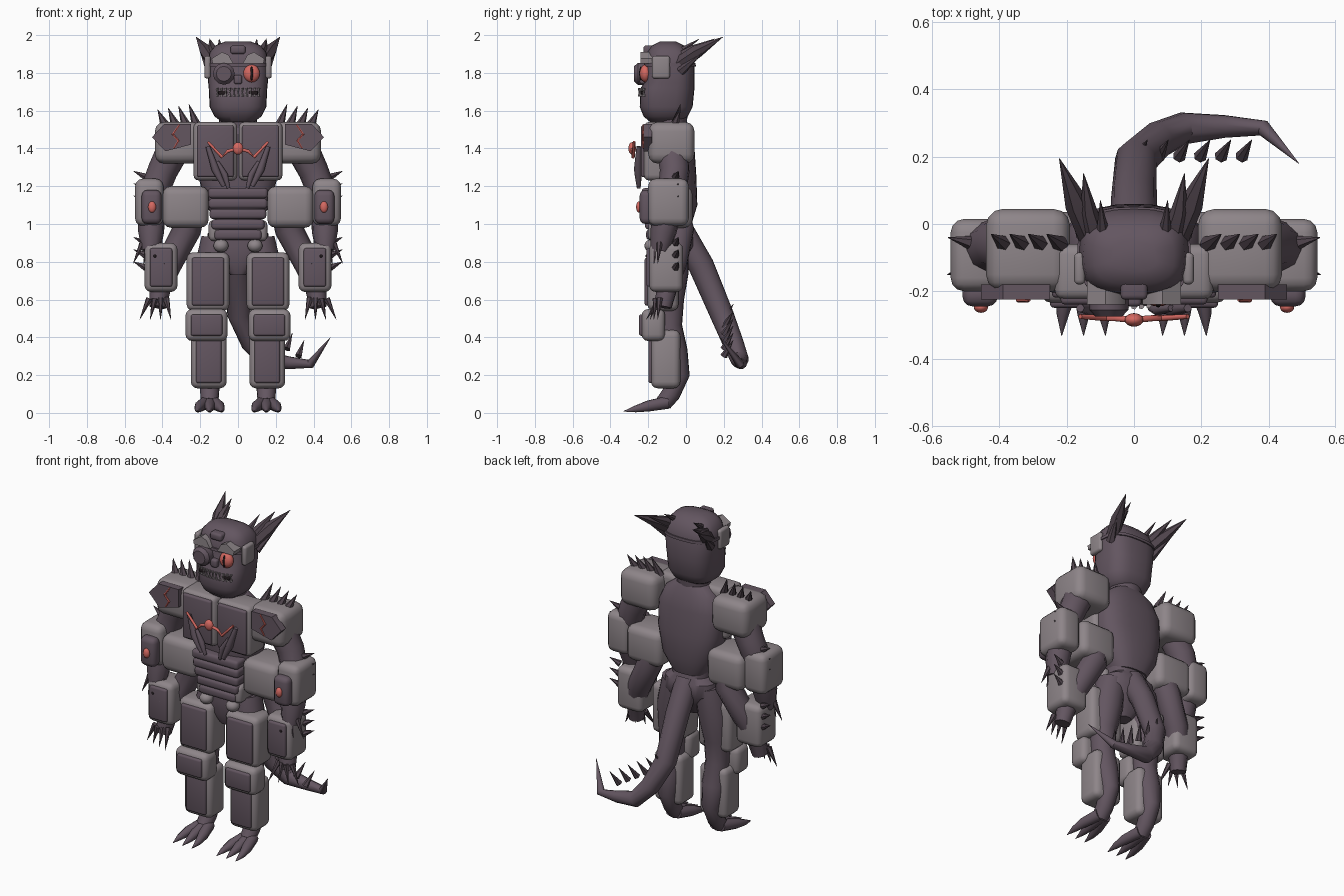
import bpy, bmesh, math
from mathutils import Vector, Matrix

cube = bpy.data.objects.get("Cube")
if cube:
    bpy.data.objects.remove(cube, do_unlink=True)


def material(name, colour):
    mat = bpy.data.materials.new(name)
    mat.use_nodes = True
    mat.diffuse_color = (*colour, 1)
    mat.node_tree.nodes["Principled BSDF"].inputs["Base Color"].default_value = (*colour, 1)
    return mat


HIDE = material("dark plum hide", (0.125, 0.092, 0.118))
ARMOUR = material("warm grey armour", (0.27, 0.235, 0.25))
SPIKE = material("deep plum spike", (0.085, 0.062, 0.078))
RED = material("coral red", (0.66, 0.14, 0.12))
BLACK = material("black", (0.015, 0.01, 0.012))


def finish(name, bm, mat, mirror=False):
    """Shade smooth below a limit angle, link the object, mirror it if paired."""
    bmesh.ops.recalc_face_normals(bm, faces=bm.faces)
    for face in bm.faces:
        face.smooth = True
    for edge in bm.edges:
        edge.smooth = edge.calc_face_angle(0) < math.radians(38)
    mesh = bpy.data.meshes.new(name)
    bm.to_mesh(mesh)
    bm.free()
    mesh.materials.append(mat)
    obj = bpy.data.objects.new(name, mesh)
    bpy.context.scene.collection.objects.link(obj)
    if mirror:
        mod = obj.modifiers.new("Mirror", 'MIRROR')
        mod.use_mirror_merge = False
    return obj


def box(name, xs, ys, zs, mat, bevel=0.02, mirror=True):
    bm = bmesh.new()
    bmesh.ops.create_cube(bm, size=1)
    for v in bm.verts:
        v.co = [lo + (hi - lo) * (c + 0.5) for c, (lo, hi) in zip(v.co, (xs, ys, zs))]
    bmesh.ops.bevel(bm, geom=bm.edges[:], offset=bevel, segments=3, profile=0.5, affect='EDGES')
    return finish(name, bm, mat, mirror)


def armour(name, xs, ys, zs, margin=0.028, bevel=0.035):
    """Rounded grey block with a dark plate on its front."""
    box(name, xs, ys, zs, ARMOUR, bevel)
    box(name + "_plate", (xs[0] + margin, xs[1] - margin), (ys[0] - 0.014, ys[0] + 0.03),
        (zs[0] + margin, zs[1] - margin), HIDE, 0.012)


def skin(bm, rings):
    for a, b in zip(rings, rings[1:]):
        n = len(a)
        for i in range(n):
            bm.faces.new((a[i], a[(i + 1) % n], b[(i + 1) % n], b[i]))
    bm.faces.new(rings[0])
    bm.faces.new(rings[-1])


def tube(name, path, mat, mirror=True, sides=10):
    """Round limb along (x, y, z, radius) points."""
    bm = bmesh.new()
    pts = [Vector(p[:3]) for p in path]
    rings, turn, last = [], None, None
    for i, p in enumerate(pts):
        t = (pts[min(i + 1, len(pts) - 1)] - pts[max(i - 1, 0)]).normalized()
        turn = t.to_track_quat('Z', 'Y') if turn is None else last.rotation_difference(t) @ turn
        last = t
        angles = [math.tau * k / sides for k in range(sides)]
        rings.append([bm.verts.new(p + turn @ Vector((math.cos(a), math.sin(a), 0)) * path[i][3])
                      for a in angles])
    skin(bm, rings)
    return finish(name, bm, mat, mirror)


def spike(name, base, tip, radius, mirror=True):
    return tube(name, [(*base, radius), (*tip, 0.001)], SPIKE, mirror, sides=6)


def loft(name, sections, mat, power=2.6, sides=28):
    """Upright body from (z, half width, front y, back y) sections."""
    bm = bmesh.new()
    rings = []
    for z, half, front, back in sections:
        ring = []
        for k in range(sides):
            c, s = math.cos(math.tau * k / sides), math.sin(math.tau * k / sides)
            x = math.copysign(abs(c) ** (2 / power), c) * half
            y = math.copysign(abs(s) ** (2 / power), s) * (back - front) / 2
            ring.append(bm.verts.new((x, y + (front + back) / 2, z)))
        rings.append(ring)
    skin(bm, rings)
    return finish(name, bm, mat)


def ball(name, centre, size, mat, mirror=False):
    bm = bmesh.new()
    bmesh.ops.create_uvsphere(bm, u_segments=18, v_segments=10, radius=1,
                              matrix=Matrix.Translation(centre) @ Matrix.Diagonal((*size, 1)))
    return finish(name, bm, mat, mirror)


def prism(name, outline, front, back, mat, mirror=True):
    bm = bmesh.new()
    skin(bm, [[bm.verts.new((x, y, z)) for x, z in outline] for y in (front, back)])
    return finish(name, bm, mat, mirror)


# Torso, neck and pelvis
loft("torso", [(1.0, .11, -.16, .03), (1.1, .17, -.18, .06), (1.25, .21, -.19, .055),
               (1.4, .21, -.19, .045), (1.49, .17, -.17, .025), (1.54, .1, -.15, 0)], HIDE)
loft("neck", [(1.48, .1, -.16, 0), (1.6, .1, -.17, .01)], HIDE, 2)
loft("pelvis", [(.73, .04, -.14, -.05), (.8, .1, -.17, .0), (.88, .17, -.17, .04),
                (.95, .16, -.17, .04), (.98, .12, -.17, .02), (1.06, .12, -.17, .02)], HIDE)

# Chest armour, ribs and abdomen
armour("chest_armour", (.004, .236), (-.225, -.06), (1.23, 1.54), .018, .03)
tube("outer_rib", [(.16, -.25, 1.41, .012), (.12, -.255, 1.29, .021), (.075, -.25, 1.2, .012)], HIDE)
tube("inner_rib", [(.11, -.25, 1.33, .01), (.07, -.255, 1.26, .017), (.05, -.25, 1.19, .01)], HIDE)
for i in range(5):
    half = .158 - .004 * i * i / 2
    top = 1.19 - .055 * i
    box("abdomen_slab", (-half, half), (-.235 + .006 * i, -.1), (top - .054, top), HIDE, .018, False)
box("abdomen_side", (.09, .155), (-.2, -.08), (.91, 1.02), ARMOUR, .025)
ball("hip_knob", (.09, -.18, .885), (.04, .04, .035), ARMOUR, True)

# Chest emblem
tube("emblem_line", [(.16, -.275, 1.435, .007), (.085, -.28, 1.355, .009),
                     (.055, -.28, 1.385, .009), (0, -.285, 1.4, .01)], RED)
ball("emblem_gem", (0, -.285, 1.4), (.028, .02, .033), RED)

# Shoulders with cracked plates and spikes
box("shoulder", (.19, .44), (-.2, .045), (1.32, 1.54), ARMOUR, .05)
prism("shoulder_plate", [(.25, 1.53), (.39, 1.53), (.455, 1.46), (.385, 1.385), (.25, 1.42)],
      -.225, -.18, HIDE)
tube("shoulder_crack", [(.31, -.226, 1.525, .004), (.345, -.226, 1.475, .007),
                        (.315, -.226, 1.44, .007), (.34, -.226, 1.4, .004)], RED, sides=6)
for i in range(4):
    x = .22 + .055 * i
    spike("shoulder_spike", (x, -.06, 1.52), (x + .04, -.03, 1.635 - .01 * i), .027)

# Upper pair of arms
tube("upper_arm", [(.32, -.08, 1.44, .09), (.4, -.06, 1.28, .08), (.46, -.08, 1.12, .075),
                   (.46, -.12, .96, .07), (.46, -.14, .86, .05)], HIDE)
box("upper_forearm_armour", (.395, .545), (-.2, .015), (.99, 1.24), ARMOUR, .04)
box("forearm_gem_plate", (.405, .51), (-.245, -.17), (1.0, 1.18), HIDE, .03)
ball("forearm_gem", (.455, -.248, 1.09), (.021, .016, .03), RED, True)

# Lower pair of arms
box("waist_armour", (.155, .4), (-.2, .035), (.98, 1.2), ARMOUR, .045)
tube("lower_arm", [(.25, -.06, 1.08, .08), (.27, -.03, .97, .075), (.36, -.06, .8, .07),
                   (.41, -.1, .68, .06), (.425, -.12, .56, .045)], HIDE)
armour("lower_forearm_armour", (.32, .495), (-.195, -.015), (.64, .9))
for z in (.8, .845):
    ball("forearm_rivet", (.44, -.209, .83), (.008, .006, .008), BLACK, True)

# Claws and forearm spikes of both pairs
for pair, wrist_x, wrist_z, elbow_z in (("upper", .46, .88, 1.13), ("lower", .425, .585, .78)):
    for i in range(4):
        x = wrist_x - .045 + .03 * i
        spike(pair + "_claw", (x, -.14 - .01 * (i % 3), wrist_z + .02),
              (x + .025 * (i - 1), -.21 + .02 * i, wrist_z - .09), .018)
    for i in range(3):
        z = elbow_z + .065 * i
        spike(pair + "_arm_spike", (.49, -.055, z - .01), (.553, -.04, z + .02), .02)

# Legs and their armour
tube("leg", [(.11, -.07, .92, .085), (.14, -.08, .75, .095), (.155, -.09, .6, .08),
             (.155, -.09, .46, .07), (.155, -.065, .32, .075), (.15, -.035, .2, .055),
             (.15, -.08, .1, .05), (.15, -.12, .05, .045)], HIDE, sides=14)
armour("thigh_armour", (.045, .272), (-.205, -.04), (.54, .85))
armour("shin_armour", (.06, .25), (-.185, -.03), (.13, .44))
armour("knee_armour", (.055, .278), (-.235, -.11), (.38, .55))

# Feet
for side in (-1, 0, 1):
    x = .15 + .05 * side
    tube("toe", [(.15 + .02 * side, -.1, .055, .035), (x, -.2, .036, .03),
                 (x + .012 * side, -.27, .02, .018), (x + .015 * side, -.332, .008, .001)], HIDE)

# Tail with a row of spikes
tube("tail", [(0, -.02, .95, .07), (0, .08, .78, .068), (.005, .19, .52, .062),
              (.07, .25, .37, .055), (.15, .285, .28, .048), (.27, .29, .265, .034),
              (.385, .285, .26, .024), (.49, .18, .4, .001)], HIDE, False, 12)
for i in range(6):
    x = .01 + .062 * i
    spike("tail_spike", (x, .2, .49 - .038 * i), (x + .03, .25, .575 - .038 * i), .02, False)

# Head, jaw and face
loft("head", [(1.54, .085, -.19, -.03), (1.57, .125, -.225, .01), (1.62, .15, -.245, .035),
              (1.72, .155, -.24, .045), (1.75, .158, -.22, .045), (1.85, .163, -.215, .045),
              (1.91, .15, -.205, .025), (1.945, .12, -.18, -.01), (1.965, .07, -.14, -.05)], HIDE, 2.8)
loft("eyepatch_strap", [(1.835, .169, -.224, .052), (1.852, .169, -.223, .051)], HIDE, 2.8)
box("ear_plate", (.145, .178), (-.18, -.085), (1.77, 1.89), ARMOUR, .014)
prism("brow", [(.025, 1.85), (.135, 1.85), (.14, 1.875), (.085, 1.91), (.05, 1.895)],
      -.24, -.17, ARMOUR)
box("forehead_plate", (-.04, .04), (-.225, -.15), (1.9, 1.945), HIDE, .014, False)
box("nose", (-.022, .022), (-.245, -.18), (1.74, 1.79), HIDE, .012, False)
ball("eye", (.072, -.215, 1.797), (.044, .03, .047), RED)
ball("pupil", (.072, -.238, 1.797), (.008, .01, .038), BLACK)
tube("eye_patch", [(-.075, -.19, 1.795, .058), (-.075, -.255, 1.795, .058),
                   (-.075, -.275, 1.795, .04)], HIDE, False, 12)
box("mouth", (-.105, .105), (-.238, -.2), (1.685, 1.705), BLACK, .005, False)
for i in range(11):
    x = -.11 + .022 * i
    y = -.246 + 2 * x * x
    for way in (-1, 1):
        root = 1.697 - .022 * way
        tube("tooth", [(x, y, root, .009), (x, y - .004, root + .026 * way, .001)],
             ARMOUR, False, 5)

# Horns
tube("main_horn", [(.12, -.05, 1.84, .04), (.17, .06, 1.915, .036), (.222, .195, 1.99, .001)], SPIKE, sides=6)
tube("middle_horn", [(.11, -.05, 1.87, .035), (.135, .04, 1.925, .025), (.15, .15, 1.98, .001)], SPIKE, sides=6)
spike("inner_horn", (.09, -.05, 1.9), (.1, .07, 1.98), .025)
spike("outer_horn", (.145, -.03, 1.81), (.2, .09, 1.91), .028)
